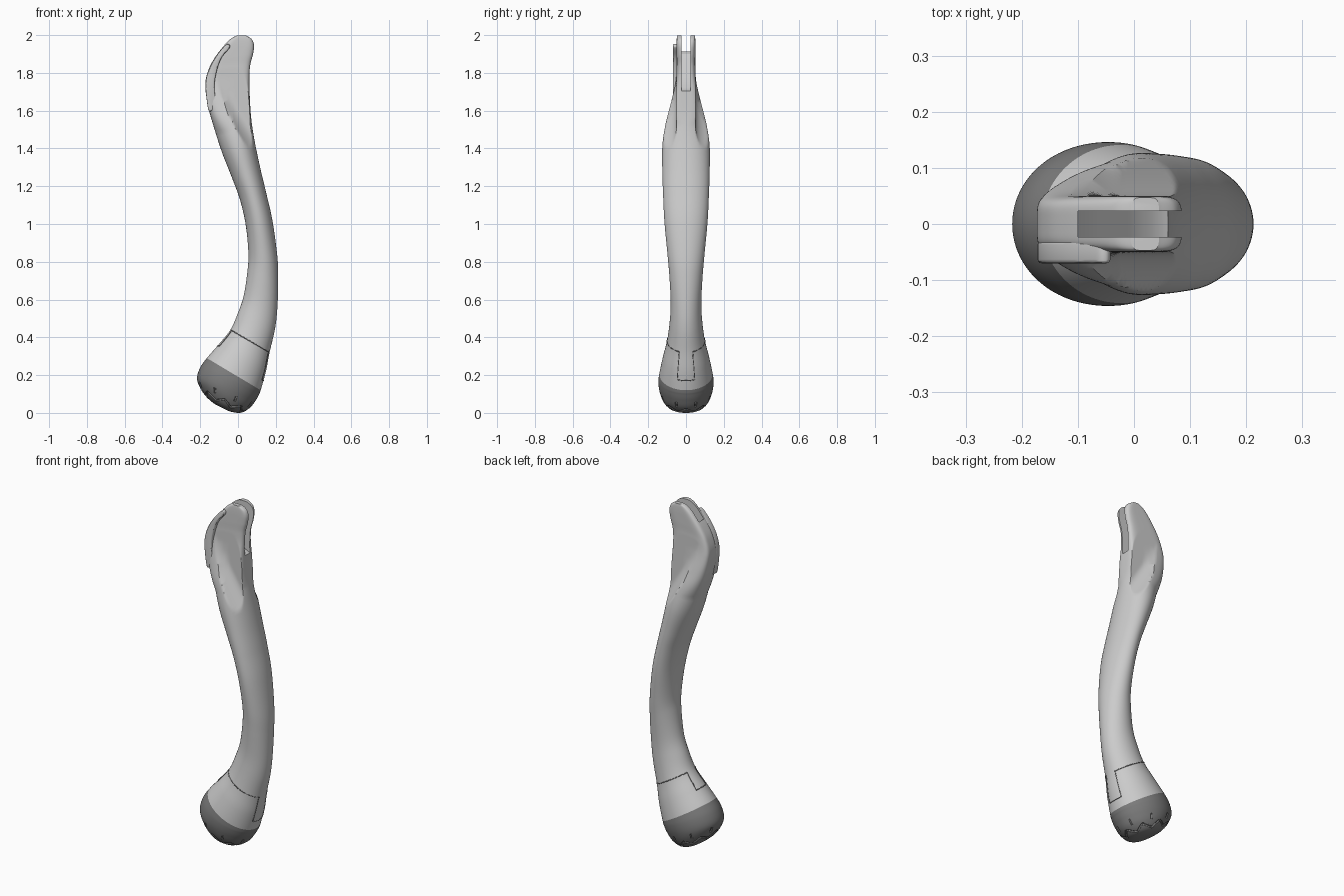
import bpy, bmesh, math
from mathutils import Vector

if "Cube" in bpy.data.objects:
    bpy.data.objects.remove(bpy.data.objects["Cube"])

# Section rows: left edge x,z, right edge x,z (front view), half width in y
CAP = [(-.085, .027, -.085, .027, 0), (-.13, .052, -.04, .007, .065),
       (-.172, .09, .015, .001, .103), (-.203, .137, .062, .026, .128),
       (-.217, .185, .093, .065, .142), (-.2, .24, .11, .095, .146),
       (-.165, .29, .12, .12, .141)]
BODY = [(-.10, .365, .148, .22, .122), (-.04, .44, .167, .32, .10),
        (.0, .53, .195, .44, .086), (.03, .62, .208, .55, .081),
        (.05, .75, .213, .70, .088), (.055, .85, .208, .83, .098),
        (.04, 1.0, .182, 1.02, .114), (.01, 1.13, .148, 1.17, .121),
        (-.03, 1.24, .117, 1.30, .125), (-.085, 1.38, .086, 1.45, .125),
        (-.13, 1.52, .07, 1.56, .106), (-.16, 1.63, .063, 1.66, .08),
        (-.173, 1.74, .06, 1.76, .056), (-.155, 1.82, .065, 1.84, .05),
        (-.12, 1.885, .08, 1.90, .05), (-.07, 1.95, .085, 1.945, .05),
        (-.035, 1.983, .074, 1.977, .049), (-.005, 1.998, .045, 1.997, .047)]
ROWS = CAP + BODY
SEAM = len(CAP) - 1
LAST = len(ROWS) - 1


def spline(get, t):
    i = math.floor(t)
    u = t - i
    a, b, c, d = (get(i + k) for k in (-1, 0, 1, 2))
    return [.5 * (2 * q + (r - p) * u + (2 * p - 5 * q + 4 * r - s) * u * u
                  + (3 * q - p - 3 * r + s) * u ** 3) for p, q, r, s in zip(a, b, c, d)]


def row(i):
    if i < 0:                       # mirrored ghost row keeps the dome tip round
        r = ROWS[1]
        return (r[2], r[3], r[0], r[1], -r[4])
    return ROWS[min(i, LAST)]


def surf(t, ang):
    """Point on the handle skin; ang 0 faces +x, pi faces -x."""
    lx, lz, rx, rz, hw = spline(row, t)
    e = 2 / (2 + 3 * min(max(((lz + rz) / 2 - 1.5) / .25, 0), 1))
    c, s = math.cos(ang), math.sin(ang)
    f = math.copysign(abs(c) ** e, c)
    y = hw * math.copysign(abs(s) ** e, s)
    x = (lx + rx) / 2 + (rx - lx) / 2 * f
    z = (lz + rz) / 2 + (rz - lz) / 2 * f
    # hollowed flanks above a slanting line
    if z > 1.15:
        d = ((x - .13) * .40 + (z - 1.26) * .255) / math.hypot(.40, .255)
        lim = .05 + .085 * max(0, (.085 - d) / .085) ** 2
        y = max(-lim, min(lim, y))
    return Vector((x, y, z))


def add(name, bm):
    bmesh.ops.recalc_face_normals(bm, faces=bm.faces)
    me = bpy.data.meshes.new(name)
    bm.to_mesh(me)
    bm.free()
    ob = bpy.data.objects.new(name, me)
    bpy.context.collection.objects.link(ob)
    return ob


def loft(name, t0, t1, sub=9, n=112):
    bm = bmesh.new()
    k = (t1 - t0) * sub
    rings = [[bm.verts.new(surf(t0 + i / sub, 2 * math.pi * j / n)) for j in range(n)]
             for i in range(k + 1)]
    for a, b in zip(rings, rings[1:]):
        for j in range(n):
            bm.faces.new((a[j], a[(j + 1) % n], b[(j + 1) % n], b[j]))
    if t0 > 0:
        bm.faces.new(rings[0])
    bm.faces.new(rings[-1])
    bmesh.ops.remove_doubles(bm, verts=bm.verts, dist=1e-5)
    return add(name, bm)


def prism(name, pts, y0, y1):
    bm = bmesh.new()
    f = bm.faces.new([bm.verts.new((x, y0, z)) for x, z in pts])
    ex = bmesh.ops.extrude_face_region(bm, geom=[f])['geom']
    bmesh.ops.translate(bm, vec=(0, y1 - y0, 0),
                        verts=[v for v in ex if isinstance(v, bmesh.types.BMVert)])
    return add(name, bm)


def tubes(name, paths, radius):
    """Mesh tubes along lists of points; each path is (points, closed)."""
    cu = bpy.data.curves.new(name, 'CURVE')
    cu.dimensions = '3D'
    cu.bevel_depth, cu.bevel_resolution, cu.use_fill_caps = radius, 1, True
    for pts, closed in paths:
        sp = cu.splines.new('POLY')
        sp.points.add(len(pts) - 1)
        for p, co in zip(sp.points, pts):
            p.co = (*co, 1)
        sp.use_cyclic_u = closed
    tmp = bpy.data.objects.new(name + "_path", cu)
    bpy.context.collection.objects.link(tmp)
    dg = bpy.context.evaluated_depsgraph_get()
    me = bpy.data.meshes.new_from_object(tmp.evaluated_get(dg))
    bpy.data.objects.remove(tmp)
    ob = bpy.data.objects.new(name, me)
    bpy.context.collection.objects.link(ob)
    return ob


def activate(ob):
    bpy.ops.object.select_all(action='DESELECT')
    ob.select_set(True)
    bpy.context.view_layer.objects.active = ob


def cut(ob, cutter):
    m = ob.modifiers.new("cut", 'BOOLEAN')
    m.operation, m.solver, m.object = 'DIFFERENCE', 'EXACT', cutter
    activate(ob)
    bpy.ops.object.modifier_apply(modifier="cut")
    bpy.data.objects.remove(cutter)


def smooth(ob, deg=30):
    activate(ob)
    bpy.ops.object.shade_smooth_by_angle(angle=math.radians(deg))


dark = bpy.data.materials.new("dark_rubber")
dark.diffuse_color = (.2, .2, .2, 1)
dark.use_nodes = True
dark.node_tree.nodes["Principled BSDF"].inputs["Base Color"].default_value = dark.diffuse_color

# Curved handle with a fork slot in its head
handle = loft("handle", SEAM, LAST)
cut(handle, prism("slot_cutter", [(-.1, 2.1), (-.1, 1.90), (-.06, 1.84), (-.01, 1.78),
                                  (.03, 1.72), (.15, 1.66), (.15, 2.1)], -.023, .023))
smooth(handle)

# Raised rib along the back edge of the head, on the front side only
RIB = [(-.155, 1.60), (-.168, 1.68), (-.171, 1.75), (-.154, 1.82), (-.119, 1.885),
       (-.07, 1.943), (-.05, 1.952), (-.042, 1.94), (-.05, 1.925), (-.09, 1.875),
       (-.115, 1.80), (-.125, 1.73), (-.12, 1.66), (-.13, 1.61)]
outline = [spline(lambda i: RIB[i % len(RIB)], k / 5) for k in range(5 * len(RIB))]
rib = prism("head_rib", outline, -.03, -.07)
bev = rib.modifiers.new("bevel", 'BEVEL')
bev.width, bev.segments, bev.limit_method = .007, 3, 'ANGLE'
bev.angle_limit = math.radians(60)
activate(rib)
bpy.ops.object.modifier_apply(modifier="bevel")
smooth(rib)

# Rubber end cap with zigzag tread grooves
cap = loft("end_cap", 0, SEAM)
zig = []
for k in range(128):
    tri = abs((k / 16) % 1 - .5) * 2
    zig.append(surf(2.1 + .7 * tri, 2 * math.pi * k / 128))
stubs = [([surf(3.05 + .09 * i, 2 * math.pi * (k + .5) / 8) for i in range(8)], False)
         for k in range(8)]
cut(cap, tubes("tread_cutter", [(zig, True)] + stubs, .007))
cap.data.materials.clear()
cap.data.materials.append(dark)
smooth(cap)

# Thin collar seam with a tab on the inner and outer bends
top, w = SEAM + 2, .36
line = []
for side, low in ((0, SEAM + .55), (math.pi, SEAM + .9)):
    line += [(top + (low - top) * i / 10, side - w) for i in range(10)]
    line += [(low, side - w + 2 * w * i / 10) for i in range(10)]
    line += [(low + (top - low) * i / 10, side + w) for i in range(10)]
    line += [(top, side + w + (math.pi - 2 * w) * i / 30) for i in range(30)]
seam = tubes("collar_seam", [([surf(t, a) for t, a in line], True)], .0025)
seam.data.materials.clear()
seam.data.materials.append(dark)
smooth(seam, 60)
